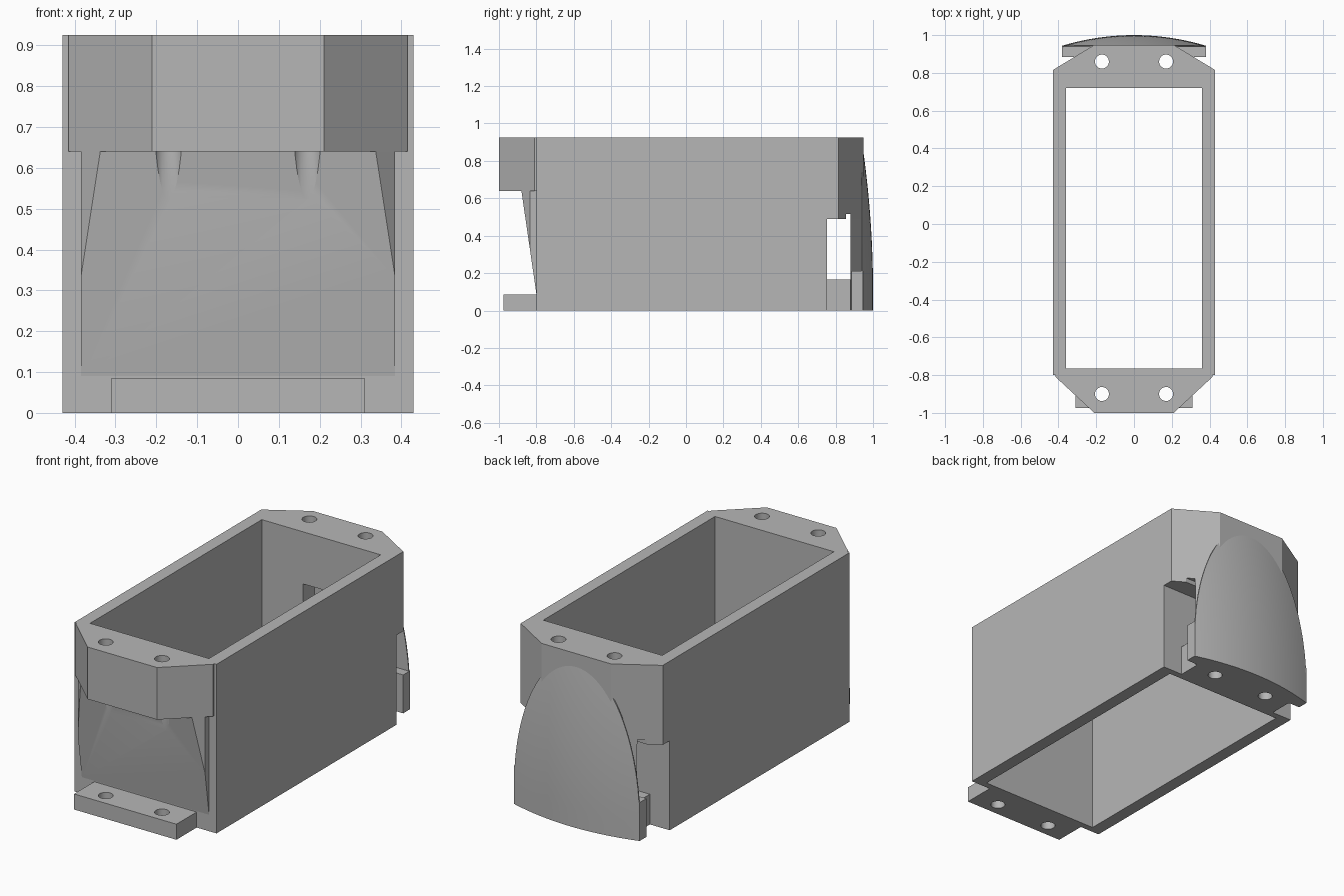
import bpy, bmesh, math
from mathutils import Vector

cube = bpy.data.objects.get("Cube")
if cube:
    bpy.data.objects.remove(cube, do_unlink=True)

H = 0.925          # overall height
gray = bpy.data.materials.new("plain_gray")
gray.use_nodes = True
gray.diffuse_color = (0.47, 0.47, 0.47, 1)
gray.node_tree.nodes["Principled BSDF"].inputs["Base Color"].default_value = gray.diffuse_color


def finish(name, bm):
    bmesh.ops.recalc_face_normals(bm, faces=bm.faces)
    mesh = bpy.data.meshes.new(name)
    bm.to_mesh(mesh)
    bm.free()
    mesh.materials.append(gray)
    ob = bpy.data.objects.new(name, mesh)
    bpy.context.collection.objects.link(ob)
    return ob


def prism_mesh(half, z0, z1):
    """Vertical prism from the +x half of an outline, mirrored in x."""
    pts = half + [(-x, y) for x, y in reversed(half)]
    bm = bmesh.new()
    face = bm.faces.new([bm.verts.new((x, y, z0)) for x, y in pts])
    ext = bmesh.ops.extrude_face_region(bm, geom=[face])
    verts = [g for g in ext["geom"] if isinstance(g, bmesh.types.BMVert)]
    bmesh.ops.translate(bm, verts=verts, vec=(0, 0, z1 - z0))
    return bm


def prism(name, half, z0, z1):
    return finish(name, prism_mesh(half, z0, z1))


def block(name, w, y0, y1, z0, z1):
    return prism(name, [(w, y0), (w, y1)], z0, z1)


def activate(ob):
    bpy.ops.object.select_all(action='DESELECT')
    ob.select_set(True)
    bpy.context.view_layer.objects.active = ob


def cut(ob, cutter):
    activate(ob)
    mod = ob.modifiers.new("cut", 'BOOLEAN')
    mod.operation = 'DIFFERENCE'
    mod.solver = 'EXACT'
    mod.object = cutter
    bpy.ops.object.modifier_apply(modifier=mod.name)


# Open box with straight walls
housing = block("housing", 0.43, -0.8, 0.755, 0, H)
cavity = block("cavity_cutter", 0.36, -0.765, 0.72, -0.1, H + 0.1)
cut(housing, cavity)

# Front: chamfered upper block, sloped panel and foot
front_block = prism("front_block", [(0.415, -0.795), (0.415, -0.81), (0.21, -1.0)], 0.64, H)
bm = prism_mesh([(0.385, -0.795), (0.385, -0.835), (0.21, -1.0)], 0.08, 0.645)
res = bmesh.ops.bisect_plane(bm, geom=bm.verts[:] + bm.edges[:] + bm.faces[:],
                             plane_co=Vector((0, -0.88, 0.64)),
                             plane_no=Vector((0, -0.55, -0.08)), clear_outer=True)
rim = [g for g in res["geom_cut"] if isinstance(g, bmesh.types.BMEdge)]
bmesh.ops.holes_fill(bm, edges=rim, sides=0)
front_panel = finish("front_panel", bm)
front_foot = block("front_foot", 0.31, -0.975, -0.795, 0, 0.085)

# Rear: chamfered upper block, stem below the side slot, foot and side lugs
rear_block = prism("rear_block", [(0.43, 0.75), (0.43, 0.815), (0.21, 0.948)], 0.49, H)
rear_stem = prism("rear_stem", [(0.32, 0.88), (0.21, 0.948)], 0, 0.5)
rear_foot = block("rear_foot", 0.31, 0.75, 0.9, 0, 0.165)
rear_lugs = block("rear_lugs", 0.38, 0.885, 0.945, 0, 0.21)

# Domed rear shield, narrowing upward to an arch
bm = bmesh.new()
ROWS, COLS = 28, 24
base_y, depth = 0.944, 0.056
front, back = [], []
for i in range(ROWS + 1):
    z = 0.875 * math.sin(math.pi / 2 * i / ROWS)
    t = max(0, (z - 0.1) / 0.78)
    w = 0.38 * math.sqrt(max(0, 1 - t * t))
    xs = [w * (2 * j / COLS - 1) for j in range(COLS + 1)]
    front.append([bm.verts.new((x, base_y + depth * (1 - t * t - (x / 0.38) ** 2), z)) for x in xs])
    back.append([bm.verts.new((x, base_y - 0.006, z)) for x in xs])
for grid in (front, back):
    for a, b in zip(grid, grid[1:]):
        for j in range(COLS):
            bm.faces.new((a[j], a[j + 1], b[j + 1], b[j]))
rim = [[r[0] for r in g] + g[-1][1:-1] + [r[-1] for r in reversed(g)] + g[0][-2:0:-1]
       for g in (front, back)]
for k in range(len(rim[0])):
    bm.faces.new((rim[0][k - 1], rim[0][k], rim[1][k], rim[1][k - 1]))
rear_shield = finish("rear_shield", bm)

# Window through the inner rear wall and the small groove over the slot
window = block("window_cutter", 0.11, 0.7, 0.82, 0.165, 0.64)
groove = block("groove_cutter", 0.6, 0.855, 0.88, 0.4, 0.515)
cut(housing, window)
cut(rear_block, window)
cut(rear_block, groove)
cutters = [cavity, window, groove]

# Screw holes running straight down
for y, parts in ((-0.9, (front_block, front_panel, front_foot)),
                 (0.86, (rear_block, rear_stem, rear_foot, rear_lugs))):
    for x in (-0.17, 0.17):
        bm = bmesh.new()
        bmesh.ops.create_cone(bm, cap_ends=True, segments=32, radius1=0.037, radius2=0.037, depth=2)
        bmesh.ops.translate(bm, verts=bm.verts, vec=(x, y, 0.5))
        drill = finish("drill_cutter", bm)
        cutters.append(drill)
        for part in parts:
            cut(part, drill)
for c in cutters:
    bpy.data.objects.remove(c, do_unlink=True)

# Smooth curved areas, keep edges sharp
for ob in (housing, front_block, front_panel, front_foot, rear_block,
           rear_stem, rear_foot, rear_lugs, rear_shield):
    activate(ob)
    bpy.ops.object.shade_smooth_by_angle(angle=math.radians(25))
